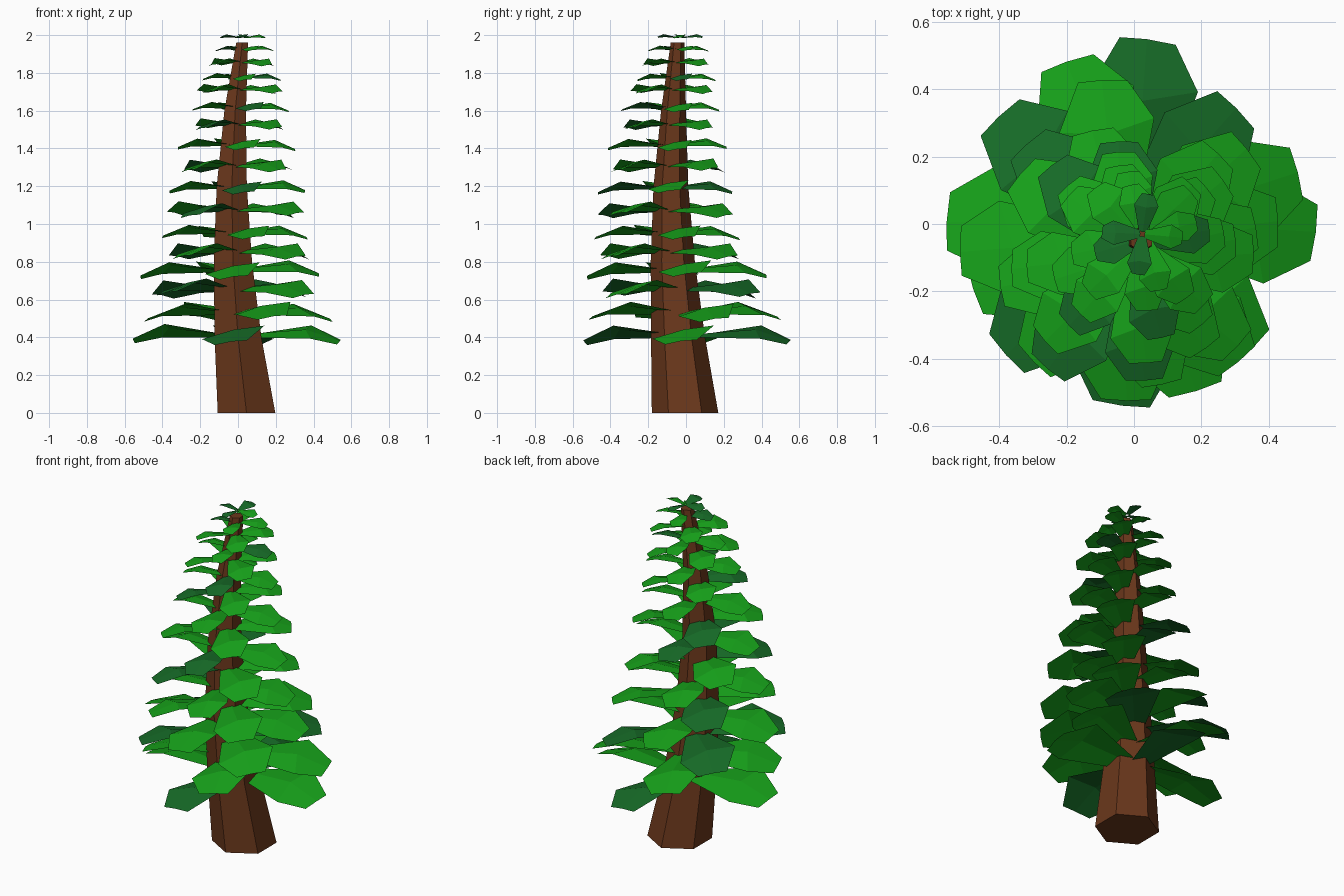
import bpy, bmesh, math, random
from mathutils import Vector

if "Cube" in bpy.data.objects:
    bpy.data.objects.remove(bpy.data.objects["Cube"])

random.seed(4)


def material(name, rgb):
    m = bpy.data.materials.new(name)
    m.diffuse_color = (*rgb, 1)
    m.use_nodes = True
    m.node_tree.nodes["Principled BSDF"].inputs["Base Color"].default_value = m.diffuse_color
    return m


def finish(bm, name, mats):
    me = bpy.data.meshes.new(name)
    bm.to_mesh(me)
    bm.free()
    for m in mats:
        me.materials.append(m)
    ob = bpy.data.objects.new(name, me)
    bpy.context.collection.objects.link(ob)
    return ob


bark = material("bark", (0.142, 0.038, 0.011))
green = material("leaf_green", (0.008, 0.35, 0.010))
dark = material("leaf_dark", (0.008, 0.145, 0.020))

# Trunk sections: z, centre x, centre y, radius
SECTIONS = [(0, 0.045, -0.005, 0.176), (0.4, 0.0, -0.042, 0.143),
            (0.8, -0.027, -0.07, 0.117), (1.2, -0.033, -0.08, 0.092),
            (1.6, -0.015, -0.066, 0.066), (1.96, 0.022, -0.045, 0.036)]


# Curved, tapering six-sided trunk
bm = bmesh.new()
rings = []
for z, cx, cy, r in SECTIONS:
    angles = [math.radians(90 + 60 * k) for k in range(6)]
    rings.append([bm.verts.new((cx + r * math.cos(a), cy + r * math.sin(a), z)) for a in angles])
for lo, hi in zip(rings, rings[1:]):
    for k in range(6):
        n = (k + 1) % 6
        bm.faces.new((lo[k], lo[n], hi[n], hi[k]))
bm.faces.new(rings[0][::-1])
bm.faces.new(rings[-1])
finish(bm, "trunk", [bark])

# Blade rows (base, widest, tip); each point is along, sideways, up
BLADE = [[(0.07, 0.10, 0.01), (0.05, 0, 0.02), (0.07, -0.10, -0.01)],
         [(0.70, 0.30, 0.11), (0.66, 0, 0.07), (0.73, -0.30, -0.02)],
         [(1.0, 0.15, -0.03), (1.0, 0, -0.04), (0.98, -0.16, -0.075)]]


def add_blade(bm, origin, angle, length, mat):
    c, s = math.cos(angle), math.sin(angle)
    lift = random.uniform(-0.02, 0.02) + (0.08 if origin.z > 1.95 else 0)
    rows = []
    for row in BLADE:
        rows.append([bm.verts.new(origin + length * Vector((c * u - s * v, s * u + c * v, w + lift * u)))
                     for u, v, w in row])
    for a, b in zip(rows, rows[1:]):
        for k in range(2):
            f = bm.faces.new((a[k], a[k + 1], b[k + 1], b[k]))
            f.material_index = mat
            f.normal_update()
            if f.normal.z < 0:
                f.normal_flip()


# Whorls of four blades: height, centre x, centre y, length, turn, dark blades
WHORLS = [(0.405, 0.0, 0.01, 0.55, -2, (1, 3)), (0.525, 0.0, -0.005, 0.52, 20, ()),
          (0.65, -0.03, -0.03, 0.51, 46, (0, 1, 2)), (0.75, -0.045, -0.045, 0.475, 4, ()),
          (0.85, 0.0, -0.08, 0.45, 45, (1,)), (0.95, -0.02, -0.105, 0.39, 15, ()),
          (1.07, -0.01, -0.10, 0.405, 52, (2,)), (1.19, -0.01, -0.11, 0.36, 4, (1, 3)),
          (1.305, -0.01, -0.095, 0.36, 42, (1,)), (1.415, -0.005, -0.095, 0.315, 8, ()),
          (1.525, 0.005, -0.09, 0.29, 45, (2,)), (1.615, 0.01, -0.085, 0.26, 15, (3,)),
          (1.71, 0.01, -0.075, 0.255, 50, ()), (1.775, 0.02, -0.05, 0.205, 8, (0,)),
          (1.855, 0.02, -0.055, 0.21, 42, ()), (1.925, 0.035, -0.04, 0.16, 15, (2,)),
          (1.985, 0.025, -0.03, 0.12, -5, (1, 2, 3))]

# Foliage
for i, (z, cx, cy, length, turn, darks) in enumerate(WHORLS):
    bm = bmesh.new()
    for k in range(4):
        angle = math.radians(turn + 90 * k + random.uniform(-3, 3))
        add_blade(bm, Vector((cx, cy, z)), angle,
                  length * random.uniform(0.98, 1.02), int(k in darks))
    finish(bm, f"branch_whorl_{i + 1}", [green, dark])
